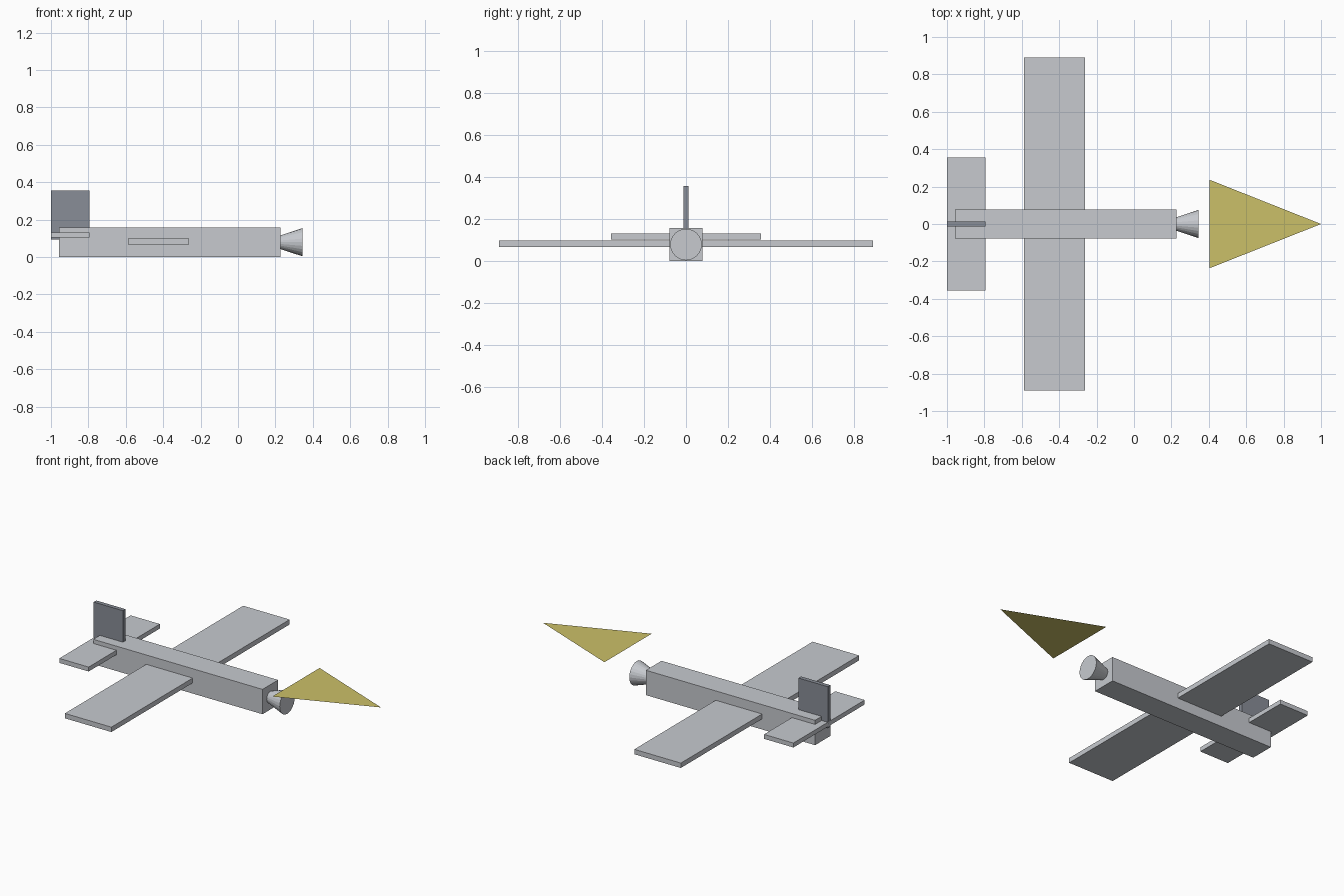
import bpy, bmesh
from math import radians
from mathutils import Matrix

cube = bpy.data.objects.get("Cube")
if cube:
    bpy.data.objects.remove(cube)


def material(name, rgb):
    m = bpy.data.materials.new(name)
    m.use_nodes = True
    m.diffuse_color = (*rgb, 1)
    m.node_tree.nodes["Principled BSDF"].inputs["Base Color"].default_value = (*rgb, 1)
    return m


silver = material("silver grey", (0.57, 0.59, 0.625))
slate = material("slate grey", (0.25, 0.27, 0.31))
gold = material("dull gold", (0.60, 0.53, 0.14))


def finish(name, bm, mat):
    mesh = bpy.data.meshes.new(name)
    bm.to_mesh(mesh)
    bm.free()
    mesh.materials.append(mat)
    obj = bpy.data.objects.new(name, mesh)
    bpy.context.collection.objects.link(obj)
    return obj


def box(name, x, half_width, z, mat):
    """Box centred on y = 0, spanning the x and z ranges."""
    bm = bmesh.new()
    size = (x[1] - x[0], 2 * half_width, z[1] - z[0])
    centre = ((x[0] + x[1]) / 2, 0, (z[0] + z[1]) / 2)
    bmesh.ops.create_cube(bm, size=1, matrix=Matrix.Translation(centre) @ Matrix.Diagonal((*size, 1)))
    return finish(name, bm, mat)


# Body and flying surfaces
box("fuselage", (-0.957, 0.226), 0.078, (0, 0.157), silver)
box("main_wing", (-0.587, -0.262), 0.89, (0.067, 0.098), silver)
box("tailplane", (-1, -0.795), 0.356, (0.103, 0.131), silver)
box("tail_fin", (-1, -0.795), 0.013, (0.093, 0.356), slate)

# Flared nozzle, widening towards +x
bm = bmesh.new()
bmesh.ops.create_cone(bm, cap_ends=True, segments=24, radius1=0.036, radius2=0.075, depth=0.118,
                      matrix=Matrix.Translation((0.285, 0, 0.079)) @ Matrix.Rotation(radians(90), 4, "Y"))
finish("nozzle", bm, silver)

# Flat triangle floating ahead of the nozzle
bm = bmesh.new()
bm.faces.new([bm.verts.new(p) for p in ((0.405, -0.236, 0.22), (1, 0, 0.22), (0.405, 0.236, 0.22))])
finish("pointer_triangle", bm, gold)
